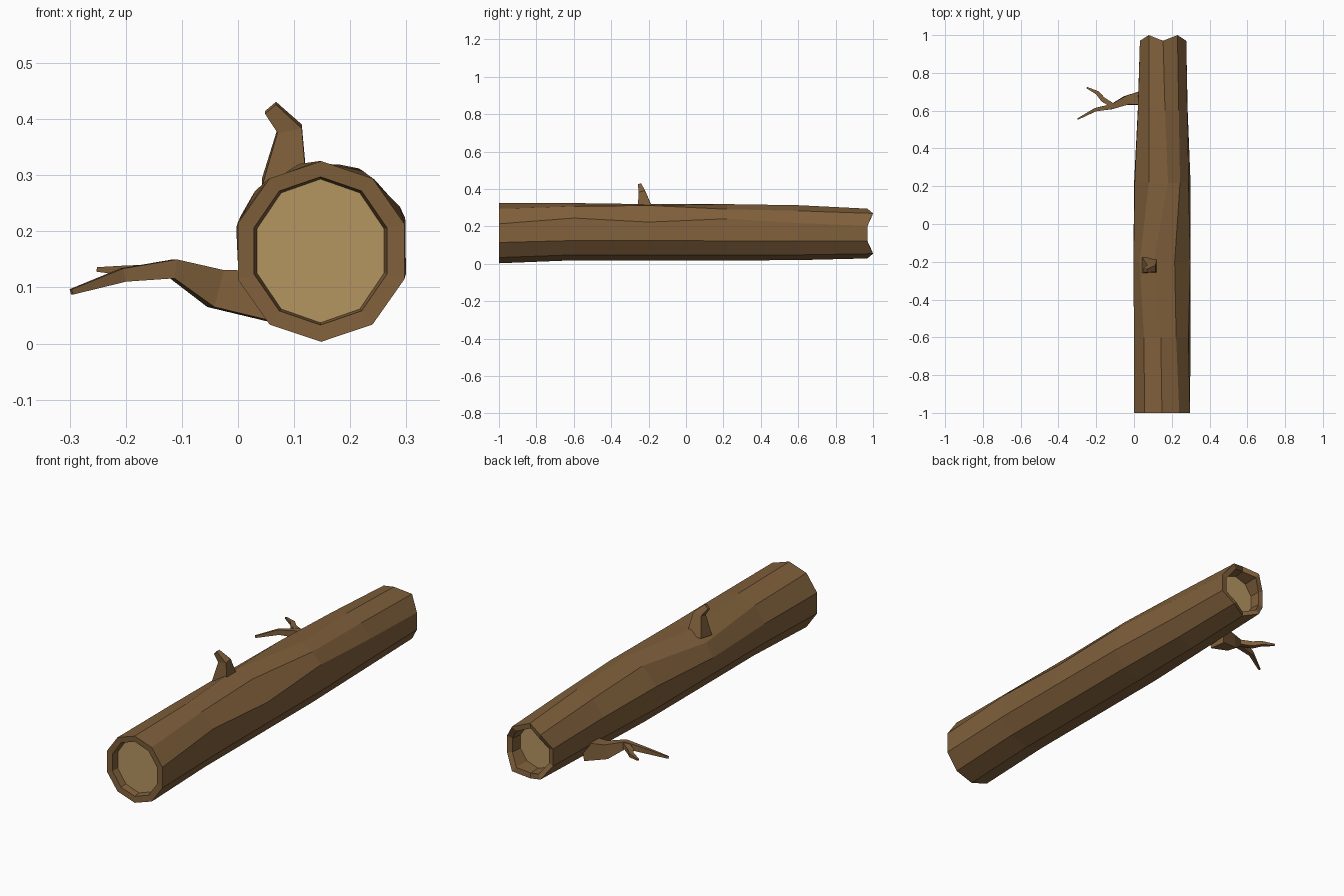
import bpy, bmesh, math
from mathutils import Vector

if "Cube" in bpy.data.objects:
    bpy.data.objects.remove(bpy.data.objects["Cube"])


def material(name, rgb):
    m = bpy.data.materials.new(name)
    m.diffuse_color = (*rgb, 1)
    m.use_nodes = True
    m.node_tree.nodes["Principled BSDF"].inputs["Base Color"].default_value = m.diffuse_color
    return m


bark = material("bark brown", (0.215, 0.116, 0.044))
wood = material("cut wood tan", (0.46, 0.30, 0.118))


def finish(bm, name, mats):
    bmesh.ops.recalc_face_normals(bm, faces=bm.faces[:])
    me = bpy.data.meshes.new(name)
    bm.to_mesh(me)
    bm.free()
    for m in mats:
        me.materials.append(m)
    ob = bpy.data.objects.new(name, me)
    bpy.context.collection.objects.link(ob)
    return ob


def bridge(bm, a, b):
    n = len(a)
    for i in range(n):
        bm.faces.new((a[i], a[(i + 1) % n], b[(i + 1) % n], b[i]))


SIDES = 10


def log_ring(bm, y, cx, cz, rx, rz, top_twist=0, right_twist=0, wave=0):
    ring = []
    for k in range(SIDES):
        a = math.radians(90 + 36 * k)
        off = top_twist * max(0, math.sin(a)) + right_twist * max(0, math.cos(a)) * (math.sin(a) > 0)
        a2 = a + math.radians(off)
        # broken rim: the diagonal corners stick out
        dy = wave if k in (1, 4, 6, 9) else 0
        ring.append(bm.verts.new((cx + rx * math.cos(a2), y + dy, cz + rz * math.sin(a2))))
    return ring


# Log: cap, recessed inner wall, rim, bark rings, rim, inner wall, cap
bm = bmesh.new()
rows = [
    (-0.965, 0.147, 0.165, 0.119, 0.128),
    (-0.998, 0.147, 0.165, 0.125, 0.132),
    (-1.0, 0.148, 0.164, 0.156, 0.161),
    (-0.6, 0.150, 0.172, 0.157, 0.153, 3, 10),
    (-0.2, 0.150, 0.172, 0.157, 0.154, 17, -4),
    (0.22, 0.150, 0.170, 0.157, 0.152, -11, 14),
    (0.6, 0.152, 0.167, 0.139, 0.147, -5, 4),
    (0.97, 0.154, 0.162, 0.129, 0.133, 0, 0, 0.03),
    (0.967, 0.152, 0.162, 0.103, 0.108, 0, 0, 0.025),
    (0.915, 0.150, 0.162, 0.099, 0.104),
]
rings = [log_ring(bm, *r) for r in rows]
for a, b in zip(rings, rings[1:]):
    bridge(bm, a, b)
for end in (rings[0], rings[-1]):
    bm.faces.new(end).material_index = 1
finish(bm, "log", [bark, wood])


# Four-sided branches swept along a path of (point, half width, half height)
def branch(name, path, up):
    bm = bmesh.new()
    pts = [Vector(p) for p, _, _ in path]
    rings = []
    for i, (_, w, h) in enumerate(path):
        d = (pts[min(i + 1, len(pts) - 1)] - pts[max(i - 1, 0)]).normalized()
        s = d.cross(Vector(up)).normalized()
        t = s.cross(d)
        rings.append([bm.verts.new(pts[i] + s * w * u + t * h * v)
                      for u, v in ((-1, -1), (1, -1), (1, 1), (-1, 1))])
    for a, b in zip(rings, rings[1:]):
        bridge(bm, a, b)
    bm.faces.new(rings[0])
    bm.faces.new(rings[-1])
    finish(bm, name, [bark])


branch("top_stub", [
    ((0.083, -0.218, 0.285), 0.042, 0.040),
    ((0.092, -0.235, 0.383), 0.018, 0.022),
    ((0.058, -0.246, 0.420), 0.009, 0.013)], (1, 0, 0))

branch("side_branch", [
    ((0.06, 0.67, 0.085), 0.040, 0.045),
    ((-0.04, 0.655, 0.098), 0.024, 0.034),
    ((-0.115, 0.622, 0.133), 0.014, 0.017),
    ((-0.205, 0.605, 0.122), 0.009, 0.012),
    ((-0.297, 0.556, 0.092), 0.004, 0.005)], (0, 0, 1))

branch("side_twig", [
    ((-0.105, 0.622, 0.135), 0.012, 0.012),
    ((-0.165, 0.66, 0.128), 0.013, 0.012),
    ((-0.195, 0.695, 0.130), 0.010, 0.009),
    ((-0.25, 0.722, 0.132), 0.004, 0.004)], (0, 0, 1))
